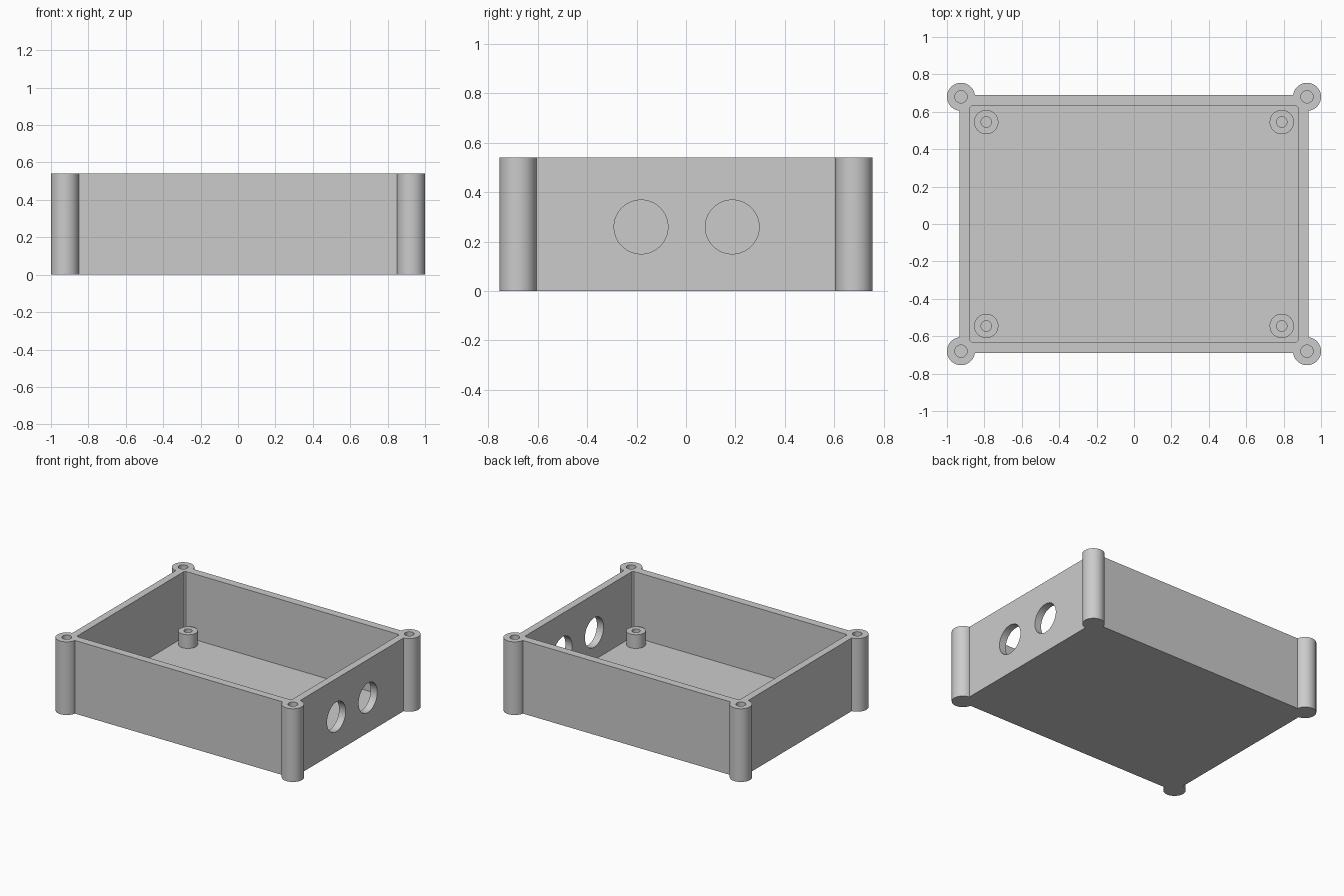
import bpy
import math

# Main dimensions
HEIGHT = 0.541
FLOOR = 0.056
OUTER = (0.932, 0.691)
INNER = (0.878, 0.632)
POST = (0.925, 0.68)
STANDOFF = (0.79, 0.545)
STANDOFF_TOP = 0.157
CORNERS = {"front_right": (-1, -1), "front_left": (1, -1),
           "back_right": (-1, 1), "back_left": (1, 1)}

if "Cube" in bpy.data.objects:
    bpy.data.objects.remove(bpy.data.objects["Cube"], do_unlink=True)

grey = bpy.data.materials.new("grey plastic")
grey.use_nodes = True
grey.diffuse_color = (0.6, 0.6, 0.6, 1)
grey.node_tree.nodes["Principled BSDF"].inputs["Base Color"].default_value = grey.diffuse_color


def finish(name):
    obj = bpy.context.object
    obj.name = name
    obj.data.materials.clear()
    obj.data.materials.append(grey)
    return obj


def block(name, half, bottom, top):
    bpy.ops.mesh.primitive_cube_add(size=1, location=(0, 0, (bottom + top) / 2))
    bpy.context.object.scale = (2 * half[0], 2 * half[1], top - bottom)
    bpy.ops.object.transform_apply(location=True, rotation=True, scale=True)
    return finish(name)


def rod(name, radius, x, y, bottom, top):
    bpy.ops.mesh.primitive_cylinder_add(vertices=64, radius=radius, depth=top - bottom,
                                        location=(x, y, (bottom + top) / 2))
    return finish(name)


def combine(target, tool, operation):
    mod = target.modifiers.new(operation.lower(), "BOOLEAN")
    mod.operation = operation
    mod.solver = "EXACT"
    mod.object = tool
    bpy.ops.object.select_all(action="DESELECT")
    bpy.context.view_layer.objects.active = target
    target.select_set(True)
    bpy.ops.object.modifier_apply(modifier=mod.name)
    bpy.data.objects.remove(tool, do_unlink=True)


def smooth(obj):
    bpy.ops.object.select_all(action="DESELECT")
    bpy.context.view_layer.objects.active = obj
    obj.select_set(True)
    bpy.ops.object.shade_smooth_by_angle(angle=math.radians(30))


# Open tray
tray = block("enclosure", OUTER, 0, HEIGHT)
combine(tray, block("cavity", INNER, FLOOR, HEIGHT + 0.2), "DIFFERENCE")

# Corner screw posts with blind holes
for sx, sy in CORNERS.values():
    x, y = sx * POST[0], sy * POST[1]
    combine(tray, rod("post", 0.075, x, y, 0, HEIGHT), "UNION")
for sx, sy in CORNERS.values():
    x, y = sx * POST[0], sy * POST[1]
    combine(tray, rod("screw_hole", 0.033, x, y, FLOOR, HEIGHT + 0.1), "DIFFERENCE")

# Two round cable openings in the +x wall
for y in (-0.182, 0.187):
    bpy.ops.mesh.primitive_cylinder_add(vertices=64, radius=0.109, depth=0.3,
                                        location=(0.905, y, 0.259),
                                        rotation=(0, math.pi / 2, 0))
    combine(tray, finish("cable_opening"), "DIFFERENCE")
smooth(tray)

# Board standoffs on the floor
for corner, (sx, sy) in CORNERS.items():
    x, y = sx * STANDOFF[0], sy * STANDOFF[1]
    standoff = rod(corner + "_standoff", 0.065, x, y, FLOOR - 0.005, STANDOFF_TOP)
    combine(standoff, rod("bore", 0.028, x, y, 0, HEIGHT), "DIFFERENCE")
    smooth(standoff)
